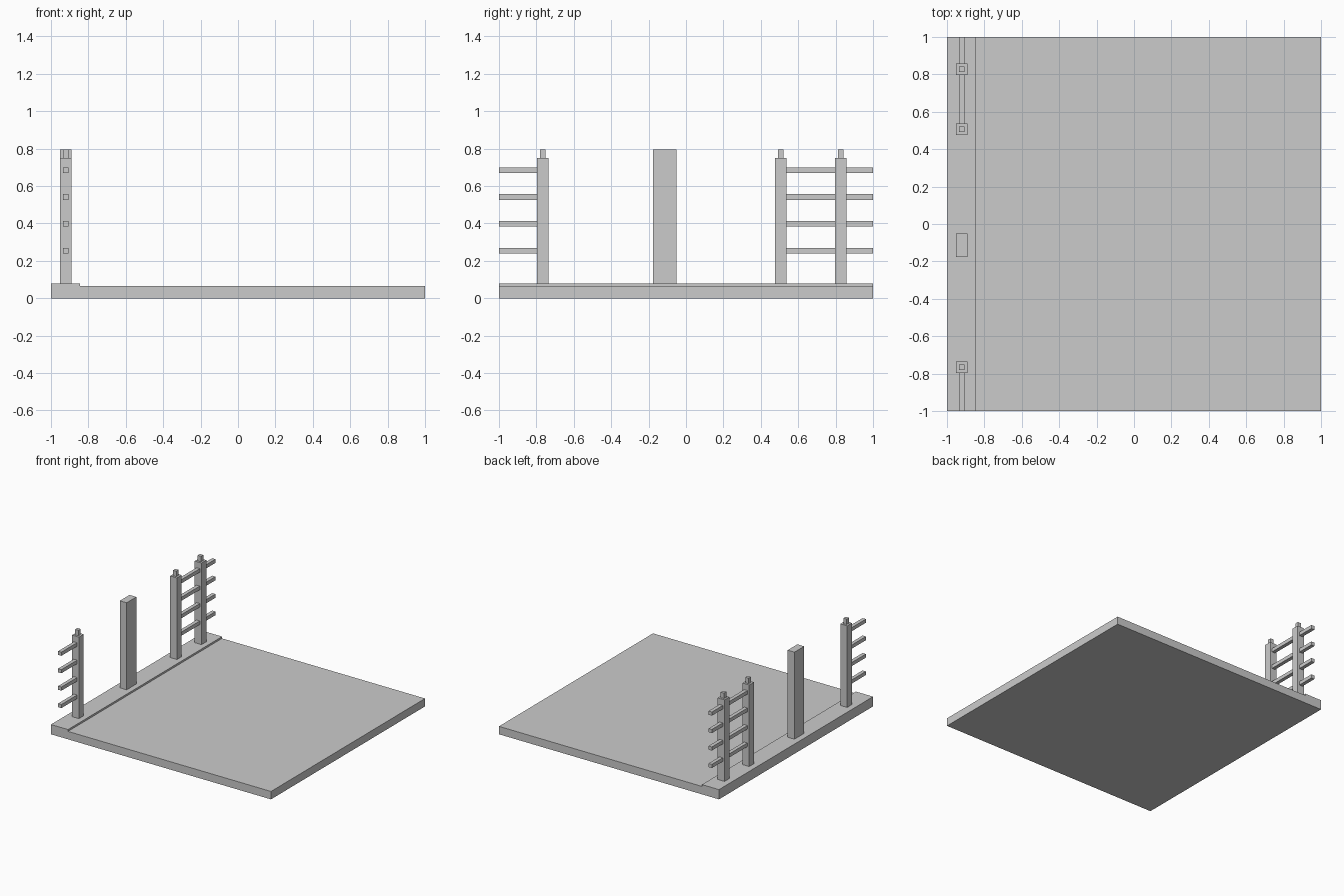
import bpy
import bmesh
from mathutils import Matrix, Vector

cube = bpy.data.objects.get("Cube")
if cube:
    bpy.data.objects.remove(cube, do_unlink=True)

grey = bpy.data.materials.new("plain grey")
grey.use_nodes = True
colour = (0.6, 0.6, 0.6, 1)
grey.diffuse_color = colour
grey.node_tree.nodes["Principled BSDF"].inputs["Base Color"].default_value = colour


def box(name, x, y, z):
    """Box from (low, high) ranges on each axis."""
    size = [r[1] - r[0] for r in (x, y, z)]
    mid = Vector([(r[0] + r[1]) / 2 for r in (x, y, z)])
    bm = bmesh.new()
    bmesh.ops.create_cube(bm, size=1, matrix=Matrix.Diagonal((*size, 1)))
    mesh = bpy.data.meshes.new(name)
    bm.to_mesh(mesh)
    bm.free()
    mesh.materials.append(grey)
    obj = bpy.data.objects.new(name, mesh)
    obj.location = mid
    bpy.context.collection.objects.link(obj)
    return obj


def around(centre, width):
    return (centre - width / 2, centre + width / 2)


FENCE_X = -0.92
GROUND, KERB, POST_TOP, CAP_TOP = 0.065, 0.08, 0.75, 0.795

# Ground slab and raised strip carrying the fence
box("ground_slab", (-1, 1), (-1, 1), (0, GROUND))
box("fence_strip", (-1, -0.845), (-1, 1), (GROUND, KERB))

# Fence posts with small caps
for name, y in (("front", -0.765), ("middle", 0.507), ("back", 0.827)):
    box(name + "_post", around(FENCE_X, 0.062), around(y, 0.062), (KERB, POST_TOP))
    box(name + "_post_cap", around(FENCE_X, 0.03), around(y, 0.03), (POST_TOP, CAP_TOP))

# Free-standing gate pillar
box("gate_pillar", around(FENCE_X, 0.062), (-0.176, -0.05), (KERB, CAP_TOP))

# Four rails in each fence run, meeting the posts and the slab edges
for name, run in (("front", (-1, -0.796)), ("middle", (0.538, 0.796)), ("back", (0.858, 1))):
    for i in range(4):
        z = 0.255 + i * 0.1433
        box(f"{name}_rail_{i + 1}", around(FENCE_X, 0.03), run, around(z, 0.03))
